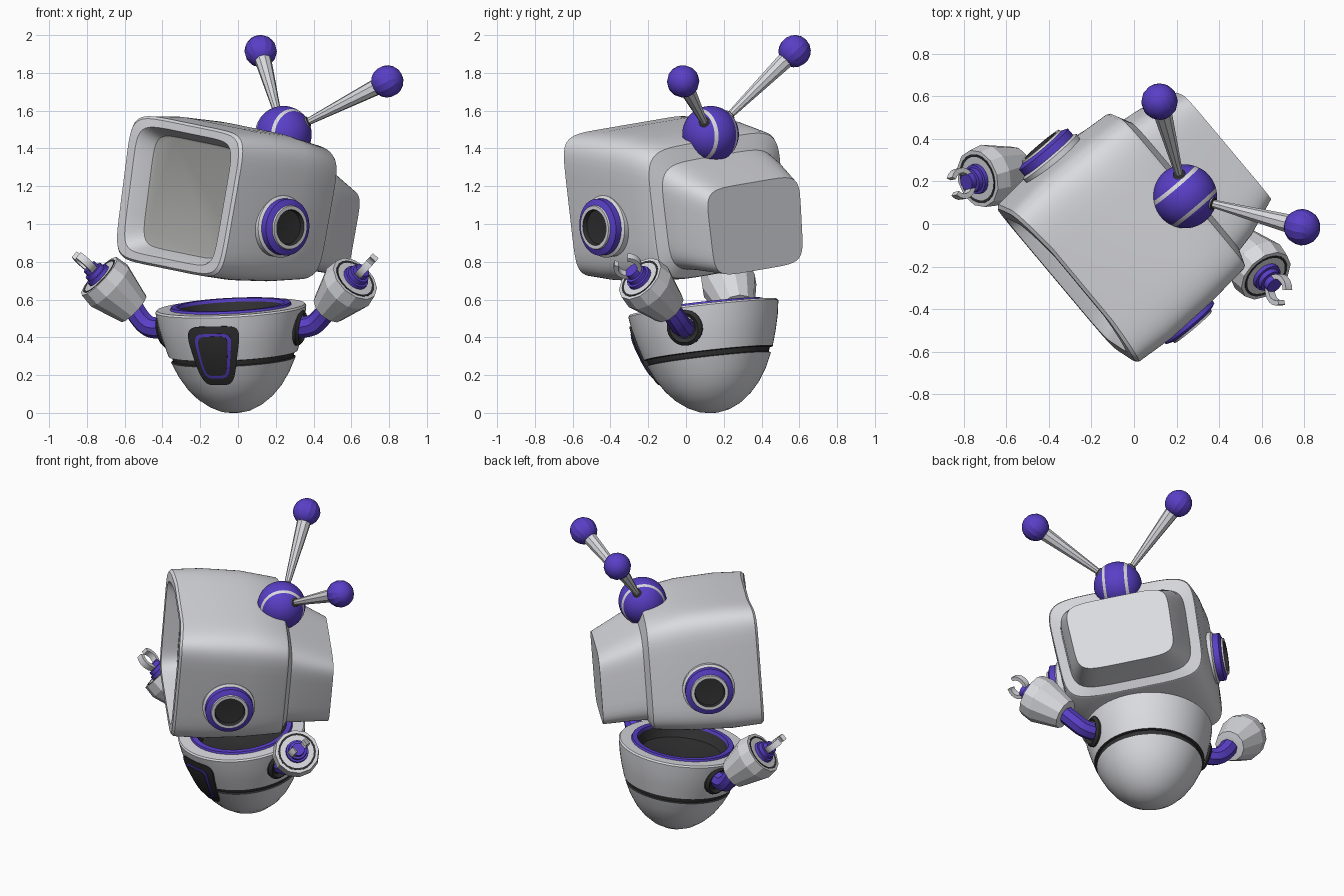
import bpy, bmesh, math
from mathutils import Matrix, Vector

if "Cube" in bpy.data.objects:
    bpy.data.objects.remove(bpy.data.objects["Cube"])


def material(name, rgb):
    m = bpy.data.materials.new(name)
    m.use_nodes = True
    m.diffuse_color = (*rgb, 1)
    m.node_tree.nodes["Principled BSDF"].inputs["Base Color"].default_value = (*rgb, 1)
    return m


MATS = [material("light_grey", (0.7, 0.705, 0.74)),
        material("purple", (0.1, 0.05, 0.57)),
        material("near_black", (0.03, 0.03, 0.032)),
        material("screen_grey", (0.4, 0.4, 0.39))]
GREY, PURPLE, DARK, SCREEN = range(4)


def frame(origin, x, z):
    """Matrix with its z axis along z and its x axis close to x."""
    z = Vector(z).normalized()
    y = z.cross(Vector(x)).normalized()
    m = Matrix((y.cross(z), y, z)).transposed().to_4x4()
    m.translation = Vector(origin)
    return m


def along(origin, z):
    z = Vector(z)
    return frame(origin, (0, 1, 0) if abs(z.normalized().y) < 0.9 else (1, 0, 0), z)


def smooth(obj, angle):
    bpy.ops.object.select_all(action="DESELECT")
    obj.select_set(True)
    bpy.context.view_layer.objects.active = obj
    bpy.ops.object.shade_smooth_by_angle(angle=math.radians(angle))


def loft(name, rings, mats, matrix, angle=35, caps=(True, True)):
    """Skin closed rings; mats holds one colour per band, the end caps take the first and last."""
    bm = bmesh.new()
    vs = [[bm.verts.new(p) for p in r] for r in rings]
    n = len(rings[0])
    for a, b, m in zip(vs, vs[1:], mats):
        for i in range(n):
            j = (i + 1) % n
            bm.faces.new((a[i], a[j], b[j], b[i])).material_index = m
    for use, ring, m in ((caps[0], vs[0], mats[0]), (caps[1], vs[-1], mats[-1])):
        if use:
            bm.faces.new(ring).material_index = m
    bmesh.ops.recalc_face_normals(bm, faces=bm.faces)
    me = bpy.data.meshes.new(name)
    bm.to_mesh(me)
    bm.free()
    for m in MATS:
        me.materials.append(m)
    obj = bpy.data.objects.new(name, me)
    bpy.context.scene.collection.objects.link(obj)
    obj.matrix_world = matrix
    if angle:
        smooth(obj, angle)
    return obj


def lathe(name, profile, mats, matrix, sides=48, angle=35):
    rings = [[(r * math.cos(t), r * math.sin(t), h)
              for t in (math.tau * i / sides for i in range(sides))] for r, h in profile]
    return loft(name, rings, mats, matrix, angle)


def squircle(hw, hh, power, n=56):
    """Rounded rectangle, a little wider at the top and leaning sideways."""
    pts = []
    for i in range(n):
        c, s = math.cos(math.tau * (i + 0.5) / n), math.sin(math.tau * (i + 0.5) / n)
        z = hh * math.copysign(abs(s) ** (2 / power), s)
        x = hw * math.copysign(abs(c) ** (2 / power), c)
        pts.append((x * (1 + 0.03 * z / hh) + 0.03 * z, z))
    return pts


# Head: one lofted shell from the sunken screen, over the rim, to the rear box.
# Each section: depth, half width, half height, drop, corner power, top edge bow
HEAD = frame((-0.325, -0.28, 1.147), (0.643, -0.766, -0.13), (0.13, -0.061, 0.99))
sections = [(0.1, 0.335, 0.29, 0, 7, 0), (0.095, 0.345, 0.3, 0, 7, 0), (0.015, 0.377, 0.33, 0, 7.5, 0.03),
            (0, 0.387, 0.338, 0, 7.5, 0.03), (0, 0.446, 0.378, 0, 7.5, 0.03), (0.015, 0.46, 0.391, 0, 7.5, 0.03),
            (0.2, 0.477, 0.402, 0, 6.5, 0), (0.45, 0.473, 0.395, 0, 6, 0), (0.675, 0.457, 0.363, -0.008, 6, 0),
            (0.69, 0.45, 0.355, -0.01, 6, 0), (0.72, 0.39, 0.292, -0.03, 5.5, 0),
            (0.81, 0.377, 0.272, -0.05, 5.5, 0), (0.995, 0.317, 0.235, -0.1, 6, 0)]
rings = [[(x, y + bow * (1 - min(1, x * x / hw / hw)) * (0.5 + 0.5 * z / hh), z + drop)
          for x, z in squircle(hw, hh, p)] for y, hw, hh, drop, p, bow in sections]
loft("head_shell", rings, [SCREEN] + [GREY] * (len(rings) - 2), HEAD, 30)

# Ears on both sides of the head
ear = [(0.16, -0.03), (0.165, 0.045), (0.15, 0.055), (0.15, 0.092), (0.118, 0.105),
       (0.115, 0.115), (0.095, 0.115), (0.09, 0.09), (0.03, 0.085)]
ear_mats = [GREY, GREY, PURPLE, PURPLE, GREY, GREY, DARK, DARK]
for side, label in ((1, "left"), (-1, "right")):
    lathe(label + "_ear", ear, ear_mats,
          HEAD @ along((side * 0.447, 0.335, -0.08), (side, 0, side * 0.06)))

# Antenna ball with two thin stripes
BALL = Vector((0.24, 0.13, 1.475))
steps = range(2, 179, 4)
lathe("antenna_ball", [(0.15 * math.sin(math.radians(a)), 0.15 * math.cos(math.radians(a))) for a in steps],
      [GREY if abs(abs(a + 2 - 90) - 28) < 2.5 else PURPLE for a in steps][:-1],
      frame(BALL, (0, 0, 1), HEAD.to_3x3() @ Vector((1, 0, 0.08))))

# Antennas: stems that widen outward, with round faceted tips
for label, tip in (("right", (0.12, 0.575, 1.915)), ("left", (0.79, -0.015, 1.755))):
    d = Vector(tip) - BALL
    m = along(BALL, d)
    lathe(label + "_antenna_socket", [(0.03, 0.13), (0.03, 0.152), (0.02, 0.157)], [GREY, DARK], m, 16)
    lathe(label + "_antenna_stem", [(0.018, 0.13), (0.045, d.length - 0.06)], [GREY], m, 9, 0)
    lathe(label + "_antenna_tip", [(0.086 * math.sin(math.radians(a)), -0.086 * math.cos(math.radians(a)))
          for a in range(4, 180, 19)], [PURPLE] * 9, along(tip, d), 14, 20)

# Body: egg-shaped bowl with a dark belt groove and a ringed opening
BODY = frame((-0.01, 0.154, 0), (0.956, -0.292, 0), (-0.05, -0.112, 0.99))
egg = [(0.02, 0.001), (0.08, 0.012), (0.14, 0.04), (0.2, 0.085), (0.25, 0.14), (0.295, 0.21), (0.33, 0.285),
       (0.32, 0.29), (0.326, 0.315), (0.343, 0.318), (0.368, 0.4), (0.388, 0.48), (0.4, 0.555),
       (0.392, 0.565), (0.322, 0.565), (0.317, 0.578), (0.285, 0.578), (0.28, 0.56), (0.25, 0.5), (0.05, 0.46)]
egg_mats = [GREY] * 6 + [DARK] * 3 + [GREY] * 5 + [PURPLE] * 3 + [DARK] * 2
lathe("body_bowl", egg, egg_mats, BODY, 64, 30)


# Hatch on the front: stacked plates that follow the bowl
def hatch(name, hw, hh, lift, mat):
    def ring(scale, off):
        pts = []
        for x, z in squircle(hw * scale, hh * scale, 5):
            h = 0.346 + z
            r, a = 0.398 - 0.8 * (0.565 - h) ** 2 + off, (x + 0.006) * (1 + 0.7 * z) / 0.35
            pts.append((r * math.sin(a), -r * math.cos(a), h))
        return pts
    rings = [ring(1, -0.03), ring(1, lift)] + [ring(s / 10, lift) for s in range(9, 0, -1)]
    loft(name, rings, [mat] * 10, BODY, 40, (False, True))


hatch("hatch_frame", 0.12, 0.163, 0.005, DARK)
hatch("hatch_outline", 0.085, 0.124, 0.009, PURPLE)
hatch("hatch_door", 0.069, 0.109, 0.013, DARK)


# Arms: socket, bent sleeve, faceted cuff with wrist, and an open claw
def arm(label, side, path, top, swing):
    socket = BODY @ along((side * 0.345, 0, 0.455), (side, 0, -0.15))
    lathe(label + "_shoulder_socket", [(0.095, -0.05), (0.098, 0.035), (0.08, 0.05), (0.06, 0.035)],
          [DARK] * 3, socket, 24)

    cu = bpy.data.curves.new(label + "_sleeve", "CURVE")
    cu.dimensions = "3D"
    cu.bevel_depth = 0.056
    cu.bevel_resolution = 2
    cu.use_fill_caps = True
    sp = cu.splines.new("NURBS")
    sp.points.add(len(path) - 1)
    for p, co in zip(sp.points, path):
        p.co = (*co, 1)
    sp.order_u = 3
    sp.use_endpoint_u = True
    cu.materials.append(MATS[PURPLE])
    ob = bpy.data.objects.new(label + "_sleeve", cu)
    bpy.context.scene.collection.objects.link(ob)
    bpy.ops.object.select_all(action="DESELECT")
    ob.select_set(True)
    bpy.context.view_layer.objects.active = ob
    bpy.ops.object.convert(target="MESH")
    smooth(bpy.context.view_layer.objects.active, 25)

    base = Vector(path[-1])
    d = Vector(top) - base
    m = frame(base, swing, d)
    cuff = [(0.06, 0), (0.097, 0.003), (0.148, 0.185), (0.138, 0.26), (0.117, 0.26)]
    lathe(label + "_cuff", cuff, [GREY] * 4, m, 12, 0)
    wrist = [(0.118, 0.2), (0.118, 0.263), (0.085, 0.255), (0.072, 0.257), (0.07, 0.28),
             (0.058, 0.282), (0.056, 0.305), (0.042, 0.307), (0.04, 0.335)]
    lathe(label + "_wrist", wrist, [DARK] * 3 + [PURPLE] * 5, m, 20)

    rings = []
    for i in range(17):
        t = math.radians(-235 + i * 290 / 16)
        rings.append([(r * math.cos(t), y, 0.37 + r * math.sin(t))
                      for r, y in ((0.074, -0.02), (0.074, 0.02), (0.05, 0.02), (0.05, -0.02))])
    loft(label + "_claw", rings, [GREY] * 16, m, 35)


arm("left", 1, [(0.3, 0.0, 0.455), (0.38, -0.02, 0.45), (0.44, -0.05, 0.5), (0.48, -0.09, 0.555)],
    (0.635, -0.26, 0.727), (0, 1, 0))
arm("right", -1, [(-0.36, 0.2, 0.46), (-0.44, 0.235, 0.44), (-0.51, 0.265, 0.48), (-0.55, 0.27, 0.55)],
    (-0.713, 0.22, 0.703), (-0.2, 0.95, 0))
